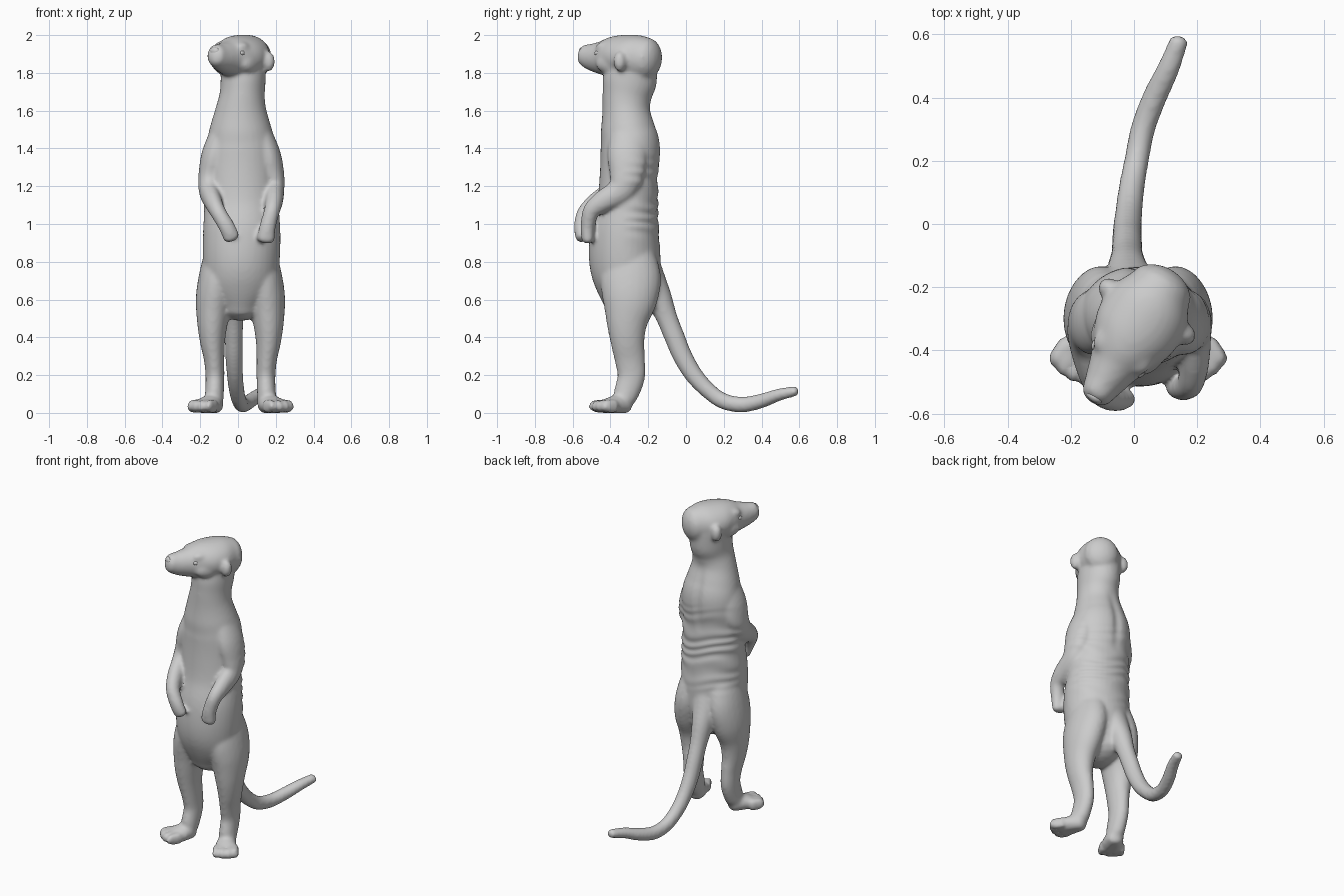
import bpy, bmesh, math
from mathutils import Vector, Matrix

skin = bmesh.new()


def catmull(p, steps):
    """Smoothly resample control points (any number of values each)."""
    out = []
    for i in range(len(p) - 1):
        a, b, c, d = p[max(i - 1, 0)], p[i], p[i + 1], p[min(i + 2, len(p) - 1)]
        for k in range(steps):
            t = k / steps
            out.append([0.5 * (2 * q + (r - o) * t + (2 * o - 5 * q + 4 * r - s) * t * t
                               + (3 * q - o - 3 * r + s) * t ** 3)
                        for o, q, r, s in zip(a, b, c, d)])
    out.append(list(p[-1]))
    return out


def tube(points, steps=6, sides=24, cap=0.7):
    """Elliptical tube with rounded ends; each point is x, y, z, half width, half depth."""
    pts = catmull(points, steps)
    rings = []
    for i, p in enumerate(pts):
        c = Vector(p[:3])
        t = (Vector(pts[min(i + 1, len(pts) - 1)][:3]) - Vector(pts[max(i - 1, 0)][:3])).normalized()
        u = (Vector((1, 0, 0)) - t * t.x).normalized()
        rings.append((c, t, u, t.cross(u), p[3], p[4]))

    def end(ring, sign):
        c, t, u, v, a, b = ring
        return [(c + t * sign * cap * min(a, b) * math.sin(w), t, u, v,
                 a * math.cos(w), b * math.cos(w)) for w in (0.4, 0.8, 1.15, 1.45)]

    rings = end(rings[0], -1)[::-1] + rings + end(rings[-1], 1)
    loops = []
    for c, t, u, v, a, b in rings:
        loops.append([skin.verts.new(c + u * a * math.cos(k * math.tau / sides)
                                     + v * b * math.sin(k * math.tau / sides))
                      for k in range(sides)])
    for l0, l1 in zip(loops, loops[1:]):
        for k in range(sides):
            skin.faces.new((l0[k], l0[(k + 1) % sides], l1[(k + 1) % sides], l1[k]))
    skin.faces.new(loops[0][::-1])
    skin.faces.new(loops[-1])


def blob(bm, pos, radii, turn=0.0):
    m = Matrix.Translation(pos) @ Matrix.Rotation(turn, 4, 'Z') @ Matrix.Diagonal((*radii, 1))
    bmesh.ops.create_uvsphere(bm, u_segments=20, v_segments=12, radius=1, matrix=m)


# torso and neck
tube([(.012, -.29, .58, .13, .14), (.015, -.305, .68, .19, .172), (.017, -.323, .8, .203, .189),
      (.02, -.325, .95, .205, .183), (.018, -.31, 1.1, .197, .162), (.016, -.302, 1.25, .19, .155),
      (.016, -.292, 1.4, .187, .16), (.014, -.305, 1.5, .166, .147), (.016, -.315, 1.6, .137, .128),
      (.022, -.312, 1.68, .12, .13), (.027, -.298, 1.76, .119, .143), (.03, -.278, 1.87, .118, .13)],
     sides=36)

# head, turned towards -x
HC, F, S = Vector((.033, -.29, 0)), Vector((-.52, -.854, 0)), Vector((.854, -.52, 0))
TURN = math.atan2(S.y, S.x)


def head(d, side, z):
    return HC + F * d + S * side + Vector((0, 0, z))


tube([(*head(d, 0, z), w, h) for d, z, w, h in
      [(-.095, 1.875, .105, .112), (-.03, 1.88, .135, .121), (.05, 1.885, .138, .116),
       (.12, 1.882, .115, .108), (.18, 1.88, .086, .09), (.24, 1.884, .066, .074),
       (.285, 1.893, .052, .06)]], sides=32)
for s in (-1, 1):
    blob(skin, head(-.015, s * .14, 1.86), (.036, .034, .054), TURN)   # ear
    blob(skin, head(.125, s * .068, 1.935), (.034, .05, .03), TURN)    # brow
    blob(skin, head(.08, s * .085, 1.85), (.042, .085, .055), TURN)    # cheek

# arms
tube([(.1, -.305, 1.52, .06, .09), (.155, -.31, 1.37, .07, .105), (.183, -.315, 1.25, .063, .09),
      (.19, -.35, 1.175, .055, .072), (.19, -.44, 1.12, .048, .058), (.18, -.5, 1.07, .042, .046),
      (.158, -.52, .99, .043, .038), (.147, -.52, .92, .048, .034)])
tube([(-.07, -.305, 1.52, .06, .09), (-.122, -.31, 1.37, .07, .105), (-.147, -.32, 1.25, .063, .09),
      (-.152, -.37, 1.175, .055, .072), (-.133, -.46, 1.12, .048, .058), (-.104, -.53, 1.06, .042, .046),
      (-.062, -.555, .99, .043, .038), (-.035, -.552, .93, .044, .034)])

# legs, feet and toes
for s in (-1, 1):
    def side(rows):
        return [(.013 + s * r[0], *r[1:]) for r in rows]
    tube(side([(.085, -.3, .86, .1, .13), (.115, -.293, .72, .105, .16), (.137, -.298, .6, .1, .146),
               (.148, -.312, .48, .082, .11), (.148, -.31, .38, .067, .09), (.139, -.297, .28, .054, .08),
               (.135, -.29, .19, .05, .073), (.138, -.318, .1, .05, .066),
               (.143, -.335, .06, .052, .05)]))
    tube(side([(.135, -.32, .045, .05, .045), (.16, -.37, .046, .064, .048),
               (.185, -.415, .038, .068, .04)]))
    for k in (-.057, -.019, .019, .057):
        x, y = .183 + .83 * k, -.405 + .55 * k
        n = .07 - abs(k) * .3
        tube(side([(x, y, .038, .021, .036), (x + .55 * n, y - .83 * n * .6 - .02, .036, .022, .035),
                   (x + .55 * n * 1.2, y - .83 * n * 1.2, .024, .018, .022)]), sides=14)

# tail
tube([(-.005, -.2, .8, .09, .06), (-.015, -.172, .7, .075, .066), (-.021, -.143, .61, .064, .068),
      (-.022, -.1, .5, .051, .056),
      (-.022, -.06, .4, .048, .054), (-.021, -.018, .3, .046, .052), (-.016, .042, .2, .043, .048),
      (-.007, .118, .118, .041, .043), (.008, .2, .063, .039, .041), (.028, .3, .046, .039, .04),
      (.065, .4, .065, .039, .037), (.108, .49, .096, .036, .032), (.142, .578, .115, .03, .027)])

# fuse everything into one smooth skin
bmesh.ops.recalc_face_normals(skin, faces=skin.faces)
rough = bpy.data.meshes.new("body_parts")
skin.to_mesh(rough)
skin.free()
body = bpy.data.objects.new("body", rough)
bpy.context.collection.objects.link(body)
mod = body.modifiers.new("fuse", 'REMESH')
mod.mode = 'VOXEL'
mod.voxel_size = .0105
mod = body.modifiers.new("soften", 'SMOOTH')
mod.factor = .5
mod.iterations = 8
deps = bpy.context.evaluated_depsgraph_get()
mesh = bpy.data.meshes.new_from_object(body.evaluated_get(deps))
body.modifiers.clear()
body.data = mesh

# skin folds across the back, spine groove, flat soles
for v in mesh.vertices:
    x, y, z = v.co
    if y > -.34 and .8 < z < 1.4:
        fade = math.sin((z - .8) / .6 * math.pi) * min(1, (y + .34) / .1)
        wave = math.sin(z * 85 + 2.5 * math.sin(x * 14) + 2 * math.sin(z * 23 + x * 9))
        v.co += v.normal * (.0035 * fade * wave)
    if y > -.22 and 1.2 < z < 1.65:
        v.co.y -= .012 * math.exp(-((x - .015) / .03) ** 2) * math.sin((z - 1.2) / .45 * math.pi)
    v.co.z = max(v.co.z, .004) - .004 * max(0, 1 - z / .1)
mesh.polygons.foreach_set("use_smooth", [True] * len(mesh.polygons))


def ball(name, pos, radii):
    bm = bmesh.new()
    blob(bm, pos, radii, TURN)
    me = bpy.data.meshes.new(name)
    bm.to_mesh(me)
    bm.free()
    me.polygons.foreach_set("use_smooth", [True] * len(me.polygons))
    bpy.context.collection.objects.link(bpy.data.objects.new(name, me))


# eyes and nose
ball("left_eye", head(.155, .083, 1.905), (.014, .022, .014))
ball("right_eye", head(.155, -.083, 1.905), (.014, .022, .014))
ball("nose", head(.302, 0, 1.915), (.028, .016, .022))
